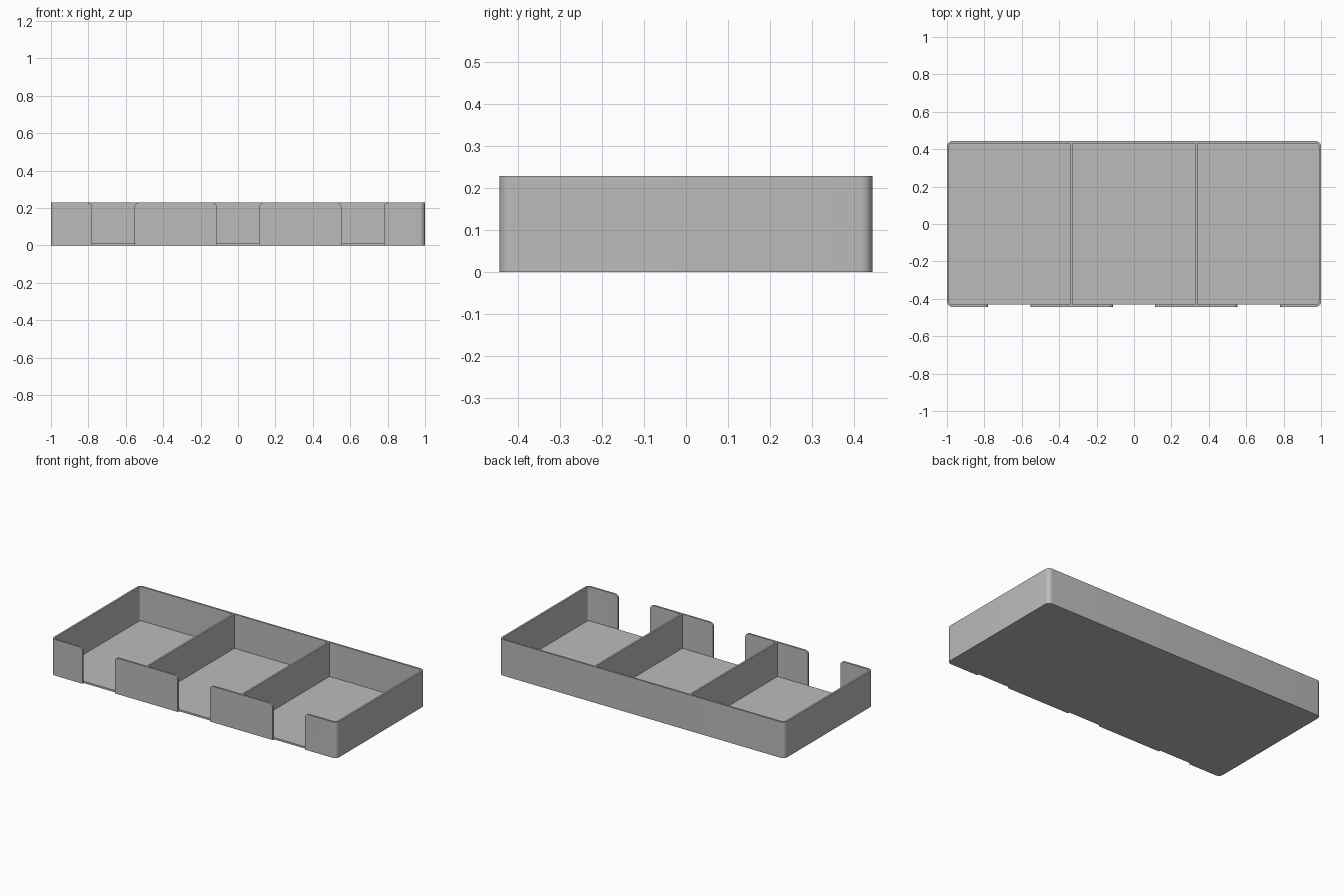
import bpy
import bmesh
import math
from mathutils import Vector

if "Cube" in bpy.data.objects:
    bpy.data.objects.remove(bpy.data.objects["Cube"])

WIDTH, DEPTH, HEIGHT = 2.0, 0.886, 0.228
WALL = 0.0115
RADIUS = 0.028

grey = bpy.data.materials.new("plain grey")
grey.use_nodes = True
colour = (0.5, 0.5, 0.5, 1)
grey.diffuse_color = colour
grey.node_tree.nodes["Principled BSDF"].inputs["Base Color"].default_value = colour


def arc(cx, cy, r, start, end, steps=8):
    angles = [math.radians(start + (end - start) * i / steps) for i in range(steps + 1)]
    return [(cx + r * math.cos(a), cy + r * math.sin(a)) for a in angles]


def rounded_rect(w, d, r):
    x, y = w / 2 - r, d / 2 - r
    return (arc(x, y, r, 0, 90) + arc(-x, y, r, 90, 180)
            + arc(-x, -y, r, 180, 270) + arc(x, -y, r, 270, 360))


def prism(name, points, direction):
    """Extrude a closed loop of 3D points along a direction."""
    bm = bmesh.new()
    face = bm.faces.new([bm.verts.new(p) for p in points])
    extruded = bmesh.ops.extrude_face_region(bm, geom=[face])["geom"]
    verts = [g for g in extruded if isinstance(g, bmesh.types.BMVert)]
    bmesh.ops.translate(bm, verts=verts, vec=Vector(direction))
    bmesh.ops.recalc_face_normals(bm, faces=bm.faces)
    mesh = bpy.data.meshes.new(name)
    bm.to_mesh(mesh)
    bm.free()
    mesh.materials.append(grey)
    ob = bpy.data.objects.new(name, mesh)
    bpy.context.collection.objects.link(ob)
    return ob


def select_only(ob):
    bpy.ops.object.select_all(action="DESELECT")
    ob.select_set(True)
    bpy.context.view_layer.objects.active = ob


def cut(target, cutter):
    mod = target.modifiers.new("cut", "BOOLEAN")
    mod.operation = "DIFFERENCE"
    mod.solver = "EXACT"
    mod.object = cutter
    select_only(target)
    bpy.ops.object.modifier_apply(modifier=mod.name)
    bpy.data.objects.remove(cutter)


# Tray shell: rounded block hollowed from above
tray = prism("tray_shell", [(x, y, 0) for x, y in rounded_rect(WIDTH, DEPTH, RADIUS)],
             (0, 0, HEIGHT))
inner = rounded_rect(WIDTH - 2 * WALL, DEPTH - 2 * WALL, RADIUS - WALL)
cut(tray, prism("cavity_cutter", [(x, y, WALL) for x, y in inner], (0, 0, HEIGHT)))

# Front finger notches with rounded upper corners, cut through the floor lip
half, r = 0.113, 0.025
for centre in (-2 / 3, 0, 2 / 3):
    right = arc(half + r, HEIGHT - r, r, 180, 90)
    side = [(half, -0.1)] + right + [(half + r, HEIGHT + 0.1)]
    loop = side + [(-x, z) for x, z in reversed(side)]
    front = -DEPTH / 2 - 0.1
    depth = 0.1 + WALL + 0.0003
    cut(tray, prism("notch_cutter", [(centre + x, front, z) for x, z in loop], (0, depth, 0)))

# Compartment dividers
y = DEPTH / 2 - WALL
for name, x in (("right_divider", -1 / 3), ("left_divider", 1 / 3)):
    a, b = x - WALL / 2, x + WALL / 2
    prism(name, [(a, -y, WALL), (b, -y, WALL), (b, y, WALL), (a, y, WALL)],
          (0, 0, HEIGHT - WALL))

# Smooth the rounded corners, keep the edges crisp
select_only(tray)
bpy.ops.object.shade_smooth_by_angle(angle=math.radians(30))
